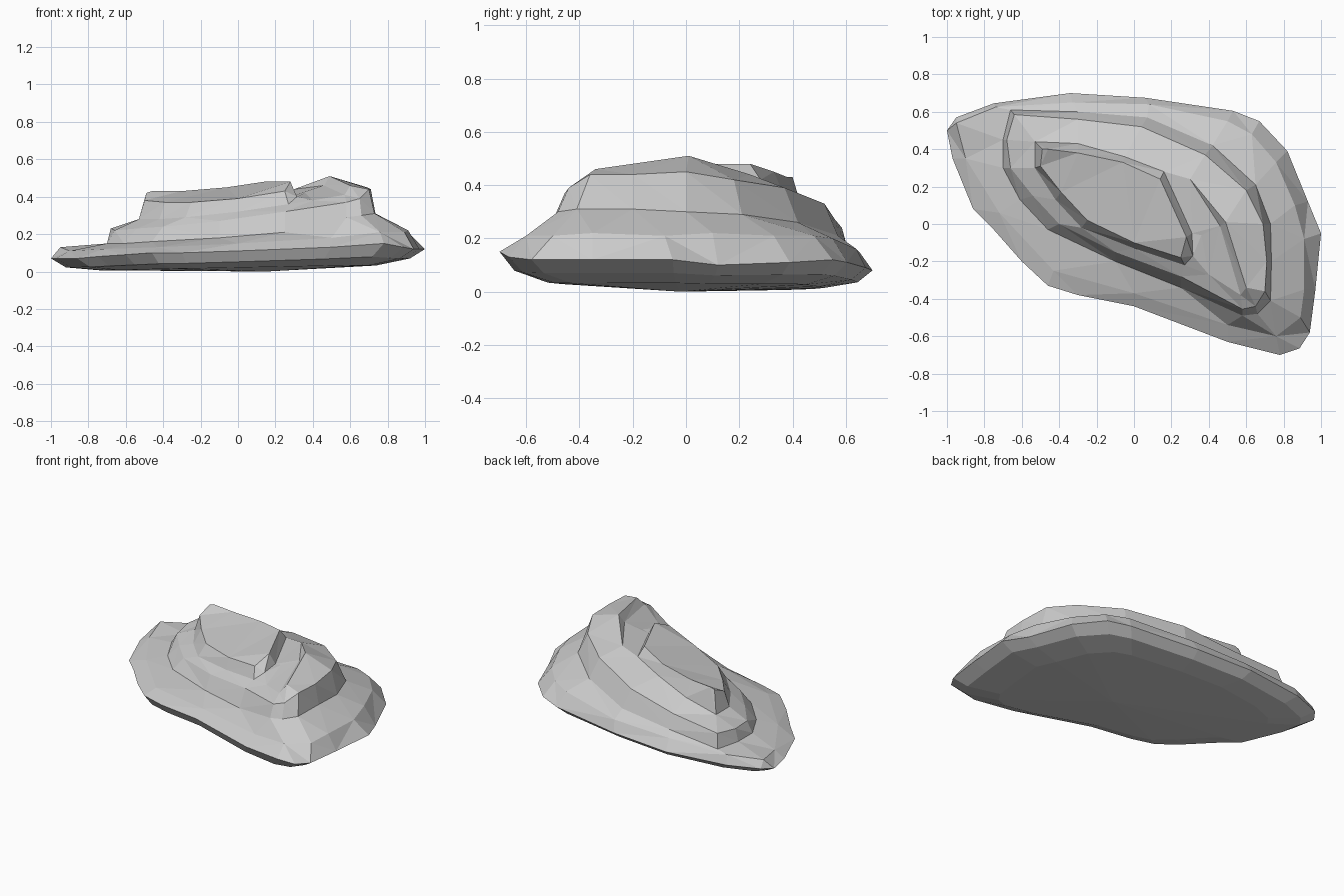
import bpy
import bmesh
from mathutils import Vector
from mathutils.geometry import delaunay_2d_cdt

# Widest outline of the slab
outline = [
    (-1, .5, .07), (-.95, .57, .08), (-.75, .645, .08), (-.34, .7, .08), (.06, .675, .09),
    (.53, .605, .11), (.67, .55, .12), (.82, .39, .11), (.93, .12, .1), (1, -.05, .12),
    (.97, -.35, .12), (.94, -.58, .12), (.885, -.665, .13), (.78, -.7, .15), (.5, -.63, .13),
    (0, -.44, .11), (-.3, -.38, .1), (-.46, -.33, .1), (-.6, -.2, .09), (-.75, -.03, .08),
    (-.86, .08, .07), (-.97, .35, .07)]
# Shoulder of the lower shelf
shoulder = [
    (-.95, .54, .13), (-.74, .625, .14), (-.33, .65, .15), (.08, .64, .16), (.5, .55, .2),
    (.63, .48, .21), (.76, .33, .21), (.86, .1, .22), (.91, -.08, .21), (.91, -.35, .22),
    (.89, -.5, .21), (.76, -.6, .21), (.5, -.54, .18), (0, -.37, .15), (-.43, -.25, .13),
    (-.72, .06, .12), (-.9, .35, .11)]
# Foot and rim of the middle tier
mid_foot = [
    (-.66, .61, .15), (-.7, .45, .15), (-.7, .3, .15), (-.61, .13, .15), (-.46, -.03, .16),
    (-.1, -.2, .18), (.25, -.34, .21), (.58, -.49, .29), (.66, -.48, .3), (.73, -.41, .31),
    (.735, -.2, .31), (.73, 0, .3), (.65, .21, .29), (.42, .42, .26), (.07, .57, .21),
    (-.3, .6, .18)]
mid_rim = [
    (-.64, .585, .24), (-.68, .45, .23), (-.66, .3, .22), (-.54, .15, .23), (-.4, 0, .24),
    (-.1, -.15, .27), (.25, -.28, .32), (.58, -.455, .37), (.65, -.44, .39), (.7, -.36, .44),
    (.71, -.2, .44), (.69, 0, .45), (.6, .18, .42), (.38, .37, .39), (.04, .52, .33),
    (-.3, .56, .27)]
# Foot and rim of the top tier
top_foot = [
    (-.53, .44, .28), (-.53, .3, .28), (-.42, .13, .28), (-.28, -.02, .29), (0, -.13, .32),
    (.27, -.22, .36), (.315, -.17, .4), (.31, -.05, .41), (.16, .28, .42), (-.05, .36, .38),
    (-.3, .43, .33)]
top_rim = [
    (-.49, .4, .42), (-.5, .31, .38), (-.39, .17, .37), (-.25, .02, .37), (0, -.1, .39),
    (.25, -.18, .43), (.28, -.07, .48), (.14, .24, .48), (-.06, .33, .45), (-.3, .38, .43),
    (-.46, .4, .43)]
# Crest beside the top tier, the step below it, and the gully between
crest = [(.3, .24, .44), (.49, .01, .51), (.6, -.34, .46)]
step = [(.46, -.01, .46), (.57, -.38, .41)]
gully = [(.36, -.06, .42), (.4, -.27, .38)]

points, edges = [], []


def add_contour(pts, closed=True):
    first = len(points)
    points.extend(pts)
    count = len(pts)
    for i in range(count if closed else count - 1):
        edges.append((first + i, first + (i + 1) % count))


for contour in (outline, shoulder, mid_foot, mid_rim, top_foot, top_rim):
    add_contour(contour)
for line in (crest, step, gully):
    add_contour(line, closed=False)

# Triangulate the contours into the upper surface
result = delaunay_2d_cdt([Vector(p[:2]) for p in points], edges, [], 1, 1e-5)
xy, faces, sources = result[0], result[2], result[3]
bm = bmesh.new()
index_to_vert, verts = {}, []
for co, src in zip(xy, sources):
    z = points[src[0]][2] if src else .3
    v = bm.verts.new((co.x, co.y, z))
    verts.append(v)
    for s in src:
        index_to_vert[s] = v
for f in faces:
    bm.faces.new([verts[i] for i in f])

# Undercut side and shallow rounded underside, thicker towards +x
count = len(outline)
ring = [index_to_vert[i] for i in range(count)]
for scale, z_scale, z_base, tilt in ((.92, .4, .008, .014), (.74, .12, .008, .01)):
    lower = [bm.verts.new((x * scale, y * scale, z * z_scale + z_base + x * tilt))
             for x, y, z in outline]
    for i in range(count):
        j = (i + 1) % count
        bm.faces.new((ring[i], ring[j], lower[j], lower[i]))
    ring = lower
centre = bm.verts.new((.15, -.02, 0))
for i in range(count):
    bm.faces.new((ring[i], ring[(i + 1) % count], centre))

bmesh.ops.recalc_face_normals(bm, faces=bm.faces)
mesh = bpy.data.meshes.new("layered_rock")
bm.to_mesh(mesh)
bm.free()
rock = bpy.data.objects.new("layered_rock", mesh)
bpy.context.collection.objects.link(rock)
